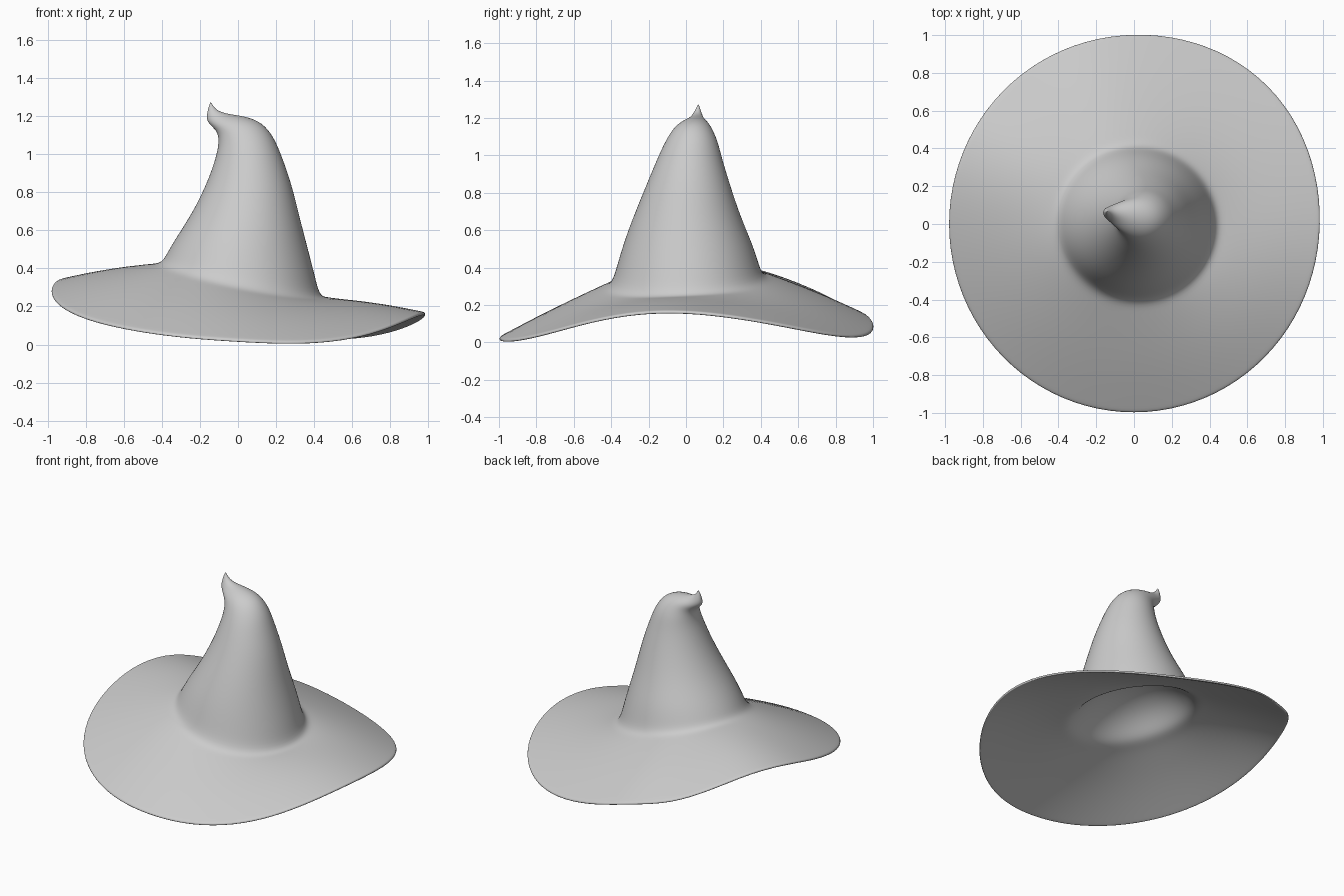
import bpy, bmesh
from math import sin, cos, pi
from mathutils import Vector

if "Cube" in bpy.data.objects:
    bpy.data.objects.remove(bpy.data.objects["Cube"])

N = 24
FIX = 1.011  # offsets the slight shrink from subdivision
ANG = [2 * pi * k / N for k in range(N)]

# wavy rim height, every 15 degrees counter-clockwise from +x
RIM_Z = [.16, .13, .085, .04, .02, .035, .08, .14, .17, .26, .34, .335,
         .275, .21, .15, .10, .06, .03, .013, 0, .01, .05, .11, .155]

# crown sections: left x, left z, right x, right z, centre y, half depth
CROWN = [(-.40, .44, .43, .26, .005, .405),
         (-.37, .49, .405, .36, .008, .378),
         (-.325, .56, .37, .49, .01, .345),
         (-.24, .69, .325, .66, .005, .285),
         (-.165, .84, .28, .85, .012, .222),
         (-.115, .98, .225, 1.0, .02, .17),
         (-.10, 1.06, .188, 1.09, .03, .14),
         (-.105, 1.11, .125, 1.17, .035, .105),
         (-.13, 1.14, .03, 1.2, .045, .075),
         (-.157, 1.165, -.05, 1.21, .055, .045),
         (-.167, 1.195, -.105, 1.225, .06, .028),
         (-.154, 1.25, -.133, 1.255, .065, .01)]


def section(lx, lz, rx, rz, cy, ry):
    return [Vector(((lx + rx) / 2 + (rx - lx) / 2 * cos(a) * FIX,
                    cy + ry * sin(a) * FIX,
                    (lz + rz) / 2 + (rz - lz) / 2 * cos(a) * FIX)) for a in ANG]


def lowered(ring, dz):
    return [p - Vector((0, 0, dz)) for p in ring]


crown = [section(*s) for s in CROWN]
# the crown base dips towards the front
for ring, dip in zip(crown, (.05, .025)):
    for p, a in zip(ring, ANG):
        p.z -= dip * ((1 - sin(a)) / 2) ** 2

# rim outline, slightly fuller at the back right
rim = []
for a, z in zip(ANG, RIM_Z):
    r = FIX * (1 + .03 * max(0, cos(a - pi / 4)) ** 6)
    rim.append(Vector((.98 * r * cos(a), .998 * r * sin(a), z + .014)))

# brim rings run from the rim in to the crown base
brim = [[r.lerp(b, s) + Vector((0, 0, .013 * sin(pi * s)))
         for r, b in zip(rim, crown[0])] for s in (0, .03, .25, .5, .75, .9)]

# shallow dome under the crown: radius factor, rise
mid = sum(crown[0], Vector()) / N
dome = [[mid.lerp(p, f) + Vector((0, 0, h)) for p in crown[0]]
        for f, h in ((.97, .0), (.84, .06), (.66, .13), (.42, .185), (.2, .21))]

under = [lowered(r, .018) for r in brim + dome]
rings = under[::-1] + brim + crown

# hat: underside, brim and crown with bent tip, one closed skin
bm = bmesh.new()
vr = [[bm.verts.new(p) for p in ring] for ring in rings]
for lo, hi in zip(vr, vr[1:]):
    for k in range(N):
        j = (k + 1) % N
        bm.faces.new((lo[k], lo[j], hi[j], hi[k]))
tip = bm.verts.new((-.143, .066, 1.277))
apex = bm.verts.new(mid + Vector((0, 0, .2)))
for k in range(N):
    j = (k + 1) % N
    bm.faces.new((vr[-1][k], vr[-1][j], tip))
    bm.faces.new((vr[0][j], vr[0][k], apex))

mesh = bpy.data.meshes.new("hat")
bm.to_mesh(mesh)
bm.free()
for p in mesh.polygons:
    p.use_smooth = True
hat = bpy.data.objects.new("hat", mesh)
bpy.context.collection.objects.link(hat)

sub = hat.modifiers.new("smooth", "SUBSURF")
sub.levels = sub.render_levels = 2
